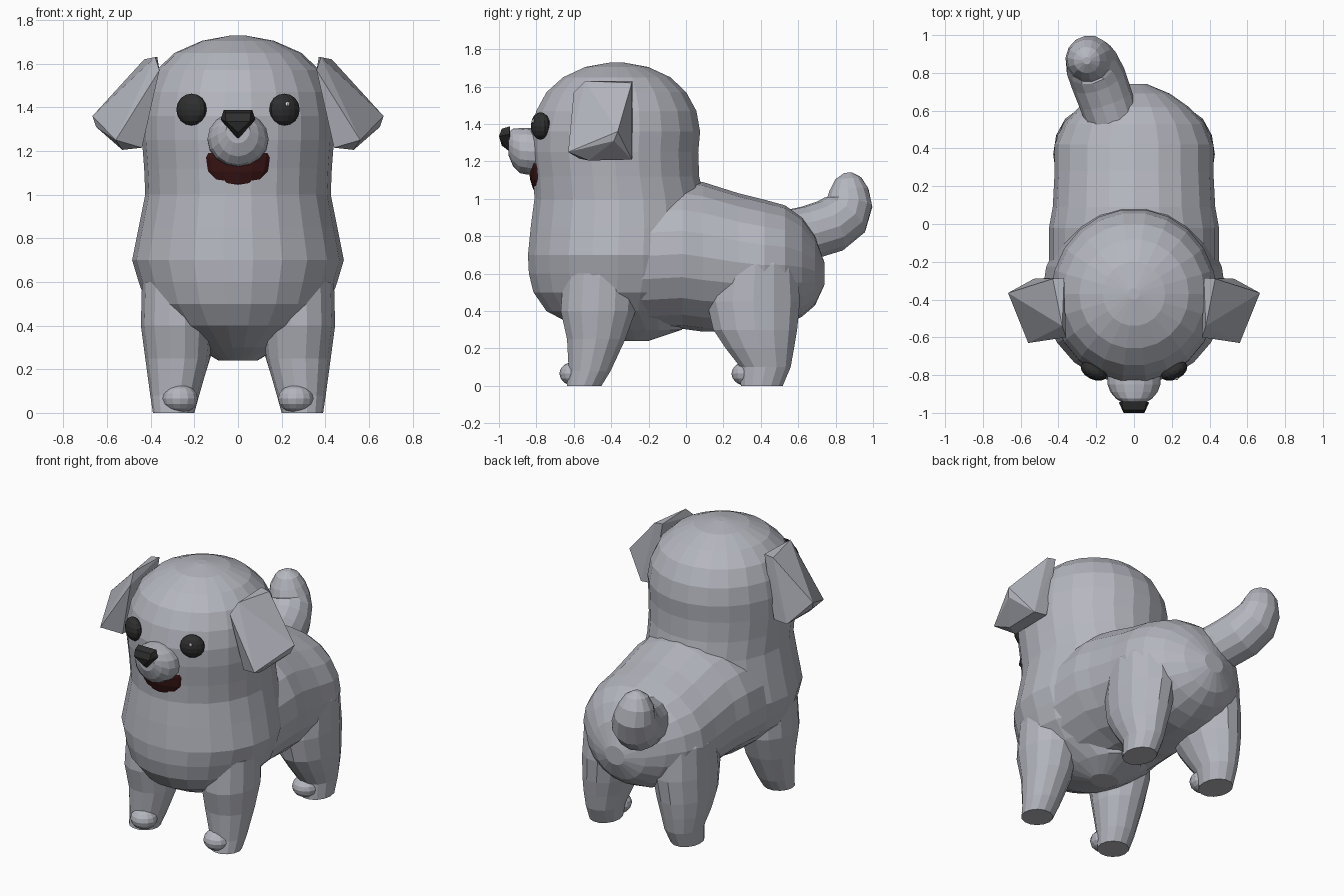
import bpy, bmesh, math
from mathutils import Matrix, Vector


def material(name, rgb):
    m = bpy.data.materials.new(name)
    m.diffuse_color = (*rgb, 1)
    return m


FUR = material("grey fur", (0.46, 0.47, 0.52))
BLACK = material("black", (0.028, 0.028, 0.028))
RED = material("dark red", (0.04, 0.007, 0.007))
WHITE = material("white", (0.9, 0.9, 0.9))


def finish(bm, name, mat):
    bmesh.ops.recalc_face_normals(bm, faces=bm.faces)
    me = bpy.data.meshes.new(name)
    bm.to_mesh(me)
    bm.free()
    me.materials.append(mat)
    ob = bpy.data.objects.new(name, me)
    bpy.context.collection.objects.link(ob)
    return ob


def loft(name, rings, mat=FUR):
    """Skin a list of closed rings and cap both ends."""
    bm = bmesh.new()
    rows = [[bm.verts.new(p) for p in r] for r in rings]
    n = len(rows[0])
    for a, b in zip(rows, rows[1:]):
        for i in range(n):
            j = (i + 1) % n
            bm.faces.new((a[i], a[j], b[j], b[i]))
    bm.faces.new(rows[0])
    bm.faces.new(rows[-1])
    return finish(bm, name, mat)


def ring(c, u, v, n=20):
    """Ellipse around c with half-axes u and v."""
    c, u, v = Vector(c), Vector(u), Vector(v)
    return [c + u * math.cos(t) + v * math.sin(t)
            for t in (2 * math.pi * i / n for i in range(n))]


def hull(name, pts, mat=FUR):
    bm = bmesh.new()
    for p in pts:
        bm.verts.new(p)
    res = bmesh.ops.convex_hull(bm, input=bm.verts)
    junk = {g for g in res["geom_interior"] if isinstance(g, bmesh.types.BMVert)}
    bmesh.ops.delete(bm, geom=list(junk), context='VERTS')
    return finish(bm, name, mat)


def ball(name, c, r, mat=FUR, turn=0, cut=None, seg=14):
    bm = bmesh.new()
    bmesh.ops.create_uvsphere(bm, u_segments=seg, v_segments=8, radius=1)
    m = Matrix.Translation(c) @ Matrix.Rotation(turn, 4, 'Z') @ Matrix.Diagonal((*r, 1))
    bm.transform(m)
    if cut is not None:
        bmesh.ops.bisect_plane(bm, geom=bm.verts[:] + bm.edges[:] + bm.faces[:],
                               plane_co=(0, 0, cut), plane_no=(0, 0, 1), clear_outer=True)
    return finish(bm, name, mat)


# Head and chest: stacked ellipses (z, front y, back y, half width)
chest = [(0.24, -0.35, -0.20, 0.09), (0.30, -0.56, -0.02, 0.19), (0.40, -0.75, 0.02, 0.33),
         (0.50, -0.82, 0.08, 0.42), (0.60, -0.845, 0.12, 0.455), (0.70, -0.85, 0.12, 0.485),
         (0.85, -0.835, 0.12, 0.455), (1.0, -0.815, 0.10, 0.425), (1.12, -0.82, 0.075, 0.43),
         (1.25, -0.835, 0.07, 0.44), (1.36, -0.835, 0.08, 0.44), (1.47, -0.805, 0.06, 0.42),
         (1.57, -0.75, 0.005, 0.375), (1.65, -0.66, -0.08, 0.29), (1.705, -0.54, -0.20, 0.165),
         (1.73, -0.40, -0.34, 0.03)]
loft("head_and_chest", [ring((0, (a + b) / 2, z), (w, 0, 0), (0, (b - a) / 2, 0), 22)
                        for z, a, b, w in chest])

# Rear body: ellipses along y (y, centre z, half height, half width)
rear = [(-0.3, 0.69, 0.40, 0.45), (-0.02, 0.705, 0.40, 0.45), (0.09, 0.69, 0.40, 0.43),
        (0.28, 0.66, 0.37, 0.42), (0.42, 0.645, 0.35, 0.42), (0.53, 0.645, 0.32, 0.375),
        (0.62, 0.635, 0.265, 0.29), (0.69, 0.615, 0.185, 0.19), (0.74, 0.60, 0.06, 0.07)]
loft("rear_body", [ring((0, y, z), (w, 0, 0), (0, 0, h)) for y, z, h, w in rear])

# Tail: tube along a bent path (point, radius)
path = [((-0.11, 0.54, 0.80), 0.14), ((-0.15, 0.66, 0.82), 0.145), ((-0.19, 0.77, 0.855), 0.148),
        ((-0.225, 0.85, 0.915), 0.142), ((-0.24, 0.875, 0.98), 0.125),
        ((-0.25, 0.872, 1.05), 0.105), ((-0.25, 0.868, 1.11), 0.07), ((-0.25, 0.865, 1.14), 0.02)]
pts = [Vector(p) for p, r in path]
tail = []
for i, (p, r) in enumerate(path):
    d = (pts[min(i + 1, len(pts) - 1)] - pts[max(i - 1, 0)]).normalized()
    side = Vector((0.93, 0.37, 0))
    side = (side - d * side.dot(d)).normalized()
    tail.append(ring(p, side * r, d.cross(side) * r, 14))
loft("tail", tail)

# Legs: stacked ellipses (z, x, y, half width, half depth), with toes
front_leg = [(0, 0.295, -0.545, 0.095, 0.095), (0.08, 0.29, -0.515, 0.112, 0.115),
             (0.25, 0.277, -0.48, 0.148, 0.16), (0.4, 0.28, -0.47, 0.165, 0.205),
             (0.6, 0.275, -0.46, 0.165, 0.20)]
back_leg = [(0, 0.295, 0.405, 0.095, 0.115), (0.1, 0.285, 0.425, 0.112, 0.138),
            (0.2, 0.28, 0.395, 0.137, 0.187), (0.3, 0.27, 0.37, 0.158, 0.23),
            (0.45, 0.255, 0.36, 0.172, 0.255), (0.65, 0.24, 0.37, 0.182, 0.23),
            (0.82, 0.2, 0.37, 0.13, 0.15)]
ear = [(0.37, -0.285, 1.63), (0.43, -0.29, 1.62), (0.38, -0.54, 1.63), (0.36, -0.6, 1.57),
       (0.667, -0.365, 1.36), (0.65, -0.385, 1.31), (0.56, -0.63, 1.25), (0.53, -0.52, 1.205),
       (0.53, -0.29, 1.21), (0.44, -0.57, 1.215), (0.44, -0.285, 1.22)]
for s, tag in ((1, "right"), (-1, "left")):
    for name, rows, ty in (("front", front_leg, -0.595), ("back", back_leg, 0.325)):
        loft(f"{name}_leg_{tag}", [ring((s * x, y, z), (a, 0, 0), (0, b, 0), 14)
                                   for z, x, y, a, b in rows])
        ball(f"{name}_toes_{tag}", (s * 0.265, ty, 0.065), (0.083, 0.082, 0.065))
    # Floppy ears
    hull(f"ear_{tag}", [(s * x, y, z) for x, y, z in ear])
    # Eyes
    ball(f"eye_{tag}", (s * 0.213, -0.778, 1.39), (0.075, 0.045, 0.073), BLACK, s * 0.47)

# Eye highlight
ball("eye_highlight", (0.226, -0.815, 1.415), (0.011, 0.011, 0.011), WHITE, seg=8)

# Muzzle: ellipses along y
muzzle = [(-0.78, 1.25, 0.125, 0.14), (-0.85, 1.255, 0.125, 0.14), (-0.89, 1.258, 0.12, 0.125),
          (-0.925, 1.275, 0.10, 0.095), (-0.95, 1.295, 0.06, 0.055)]
loft("muzzle", [ring((0, y, z), (w, 0, 0), (0, 0, h), 16) for y, z, h, w in muzzle])

# Nose
nose = [(0.065, -0.94, 1.388), (0.08, -0.945, 1.345), (0.058, -0.985, 1.375),
        (0.055, -1.0, 1.335), (0, -0.985, 1.285), (0, -0.94, 1.25)]
hull("nose", {(s * x, y, z) for x, y, z in nose for s in (1, -1)}, BLACK)

# Open mouth below the muzzle
ball("mouth", (0, -0.765, 1.17), (0.165, 0.075, 0.165), RED, cut=1.19)
